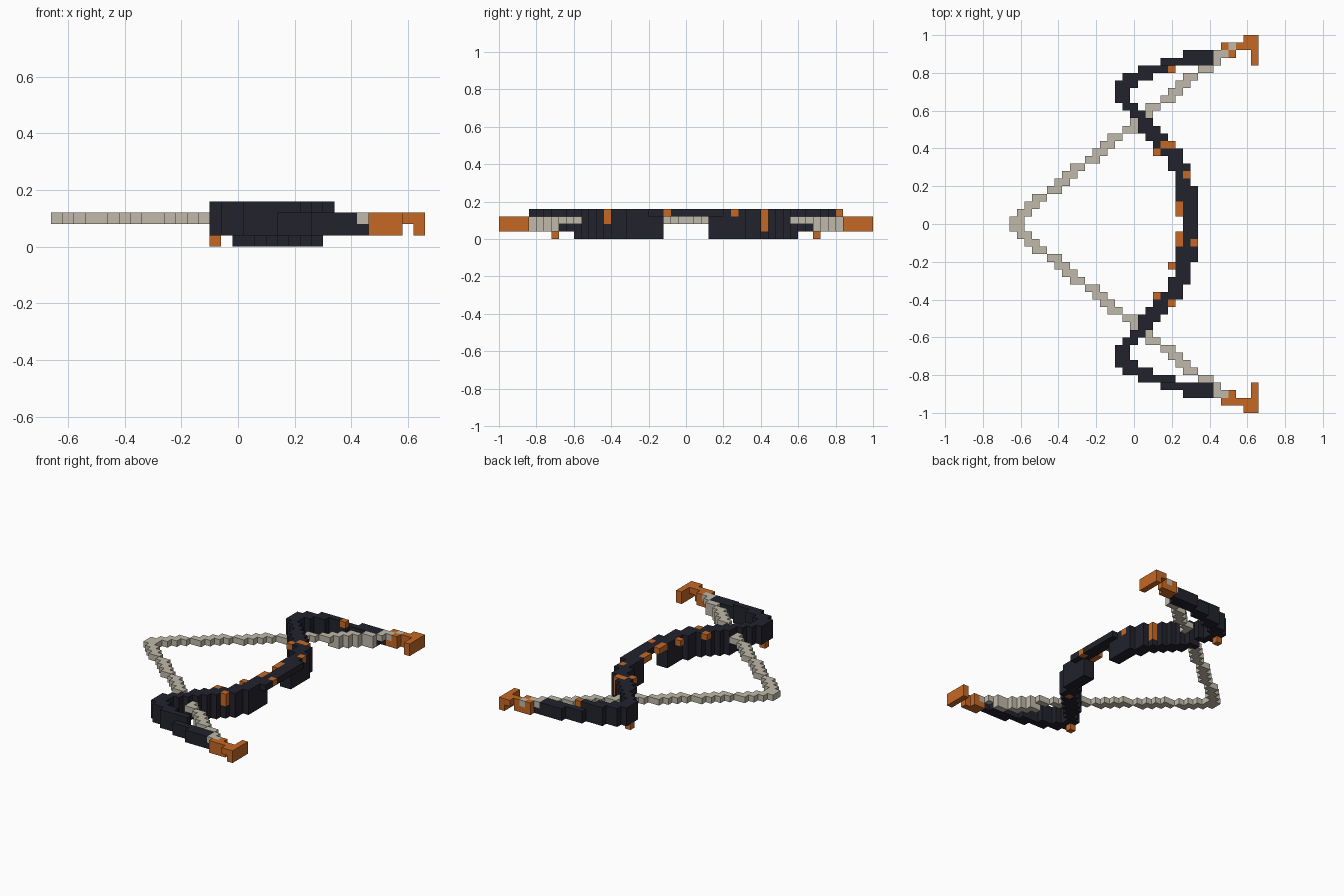
import bpy
import bmesh
from mathutils import Vector

if "Cube" in bpy.data.objects:
    bpy.data.objects.remove(bpy.data.objects["Cube"], do_unlink=True)

SIZE = 0.04
ROWS = 50
ORIGIN = Vector((-0.66, -1.0, 0.0))


def material(name, color):
    mat = bpy.data.materials.new(name)
    mat.use_nodes = True
    mat.diffuse_color = (*color, 1)
    bsdf = mat.node_tree.nodes["Principled BSDF"]
    bsdf.inputs["Base Color"].default_value = (*color, 1)
    bsdf.inputs["Roughness"].default_value = 0.8
    return mat


dark = material("dark slate", (0.016, 0.016, 0.026))
orange = material("burnt orange", (0.56, 0.14, 0.018))
cream = material("cream cord", (0.53, 0.49, 0.40))

cells = {}  # block position -> part name


def put(part, columns, row, layers, mirror=True):
    for i in columns:
        for k in layers:
            cells[i, row, k] = part
            if mirror:
                cells[i, ROWS - 1 - row, k] = part


# String: two straight stepped runs meeting at the drawn point
for row in range(25, 48):
    start = int((row - 25) * 1.25)
    put("string", range(start, start + 2), row, (1, 2) if 42 <= row <= 45 else (2,))

# Bow body: first and last column of each row, from the grip to the limb end
spans = [(23, 24), (23, 24), (23, 24), (22, 24), (22, 24), (22, 23), (22, 23), (21, 23),
         (21, 22), (20, 22), (19, 21), (18, 20), (17, 19), (17, 18), (16, 17), (15, 16),
         (14, 15), (14, 15), (14, 16), (15, 18), (17, 21), (20, 26), (23, 27)]
for row, (first, last) in enumerate(spans, 25):
    for i in range(first, last + 1):
        if row < 28 or i == 24 and row < 40:
            layers = (3,)
        elif row < 40:
            layers = range(4)
        elif row < 46:
            layers = (1, 2, 3)
        else:
            layers = (1,) if i == 27 else (1, 2)
        put("bow_body", (i,), row, layers)
put("string", (27,), 47, (2,))

# Hooked tips
put("limb_tips", range(28, 31), 48, (1, 2))
put("limb_tips", (28, 29), 47, (1, 2))
put("limb_tips", (31,), 48, (2,))
put("limb_tips", (31,), 49, (2,))
for row in range(46, 50):
    put("limb_tips", (32,), row, (1, 2))
put("string", (28,), 47, (2,))
put("string", (29,), 48, (2,), mirror=False)

# Orange studs scattered on the body
for row in (26, 27):
    put("studs", (22,), row, (3,))
put("studs", (14,), 42, (0,))
for i, row, layers in [(24, 22, (3,)), (23, 31, (3,)), (21, 35, (1, 2, 3)), (20, 35, (3,)),
                       (19, 34, (3,)), (21, 45, (3,)), (21, 19, (3,)), (19, 15, (3,)),
                       (21, 14, (2, 3)), (21, 15, (0,))]:
    put("studs", (i,), row, layers, mirror=False)


# Turn each part into blocks, keeping only the outside faces
def build(part, mat):
    bm = bmesh.new()
    for cell in [c for c, p in cells.items() if p == part]:
        center = Vector(cell) + Vector((0.5, 0.5, 0.5))
        for axis in range(3):
            for sign in (-1, 1):
                step = Vector((0, 0, 0))
                step[axis] = sign
                if tuple(int(c + s) for c, s in zip(cell, step)) in cells:
                    continue
                u = Vector((0, 0, 0))
                u[(axis + 1) % 3] = 0.5
                v = step.cross(u)
                mid = center + step / 2
                corners = (mid - u - v, mid + u - v, mid + u + v, mid - u + v)
                bm.faces.new([bm.verts.new(ORIGIN + c * SIZE) for c in corners])
    bmesh.ops.remove_doubles(bm, verts=bm.verts, dist=SIZE / 100)
    mesh = bpy.data.meshes.new(part)
    bm.to_mesh(mesh)
    bm.free()
    mesh.materials.append(mat)
    bpy.context.collection.objects.link(bpy.data.objects.new(part, mesh))


build("bow_body", dark)
build("string", cream)
build("limb_tips", orange)
build("studs", orange)
